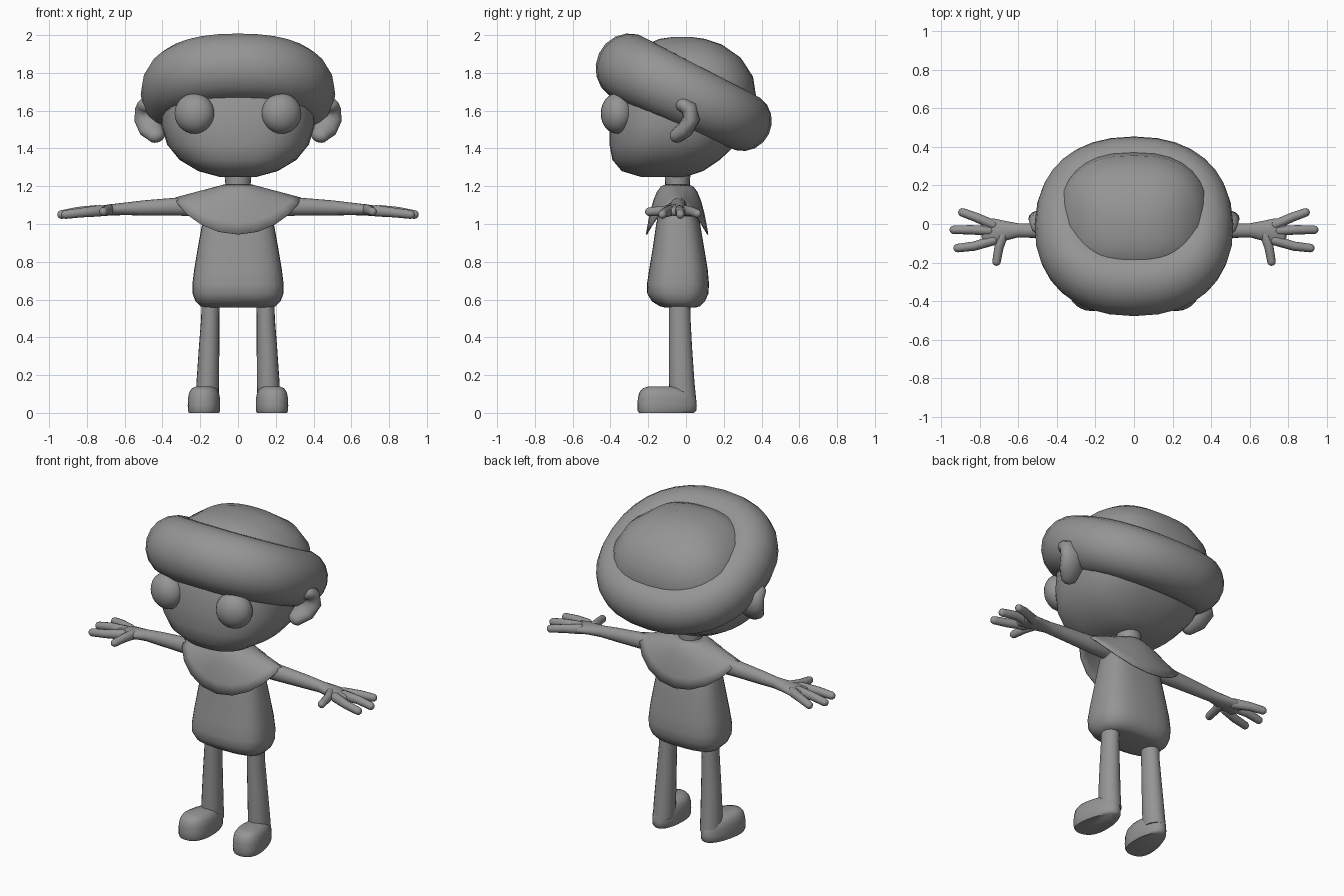
import bpy, bmesh, math
from mathutils import Vector, Matrix

if "Cube" in bpy.data.objects:
    bpy.data.objects.remove(bpy.data.objects["Cube"])

grey = bpy.data.materials.new("clay grey")
grey.diffuse_color = (0.3, 0.3, 0.3, 1)
grey.use_nodes = True
grey.node_tree.nodes["Principled BSDF"].inputs["Base Color"].default_value = grey.diffuse_color


def finish(name, bm, mirror=False, subdivide=0, angle=60):
    bmesh.ops.recalc_face_normals(bm, faces=bm.faces)
    me = bpy.data.meshes.new(name)
    bm.to_mesh(me)
    bm.free()
    me.materials.append(grey)
    ob = bpy.data.objects.new(name, me)
    bpy.context.collection.objects.link(ob)
    if subdivide:
        ob.modifiers.new("Subdivide", 'SUBSURF').levels = subdivide
        ob.modifiers["Subdivide"].render_levels = subdivide
    if mirror:
        ob.modifiers.new("Mirror", 'MIRROR')
    bpy.context.view_layer.objects.active = ob
    ob.select_set(True)
    bpy.ops.object.shade_smooth_by_angle(angle=math.radians(angle))
    ob.select_set(False)
    return ob


def oval(t, power):
    """Point on a unit rounded square; power 2 is a circle."""
    c, s = math.cos(t), math.sin(t)
    return (math.copysign(abs(c) ** (2 / power), c),
            math.copysign(abs(s) ** (2 / power), s))


def skin(bm, loops, caps=True, closed=False):
    n = len(loops[0])
    rings = [[bm.verts.new(p) for p in loop] for loop in loops]
    pairs = list(zip(rings, rings[1:]))
    if closed:
        pairs.append((rings[-1], rings[0]))
    for a, b in pairs:
        for i in range(n):
            j = (i + 1) % n
            bm.faces.new((a[i], a[j], b[j], b[i]))
    if caps and not closed:
        bm.faces.new(rings[0])
        bm.faces.new(rings[-1])


def stack(name, rows, power=2.4, seg=32, **kw):
    """Horizontal rings: (z, x centre, x radius, y front, y back)."""
    loops = []
    for z, cx, rx, y0, y1 in rows:
        ring = []
        for i in range(seg):
            u, v = oval(math.tau * i / seg, power)
            ring.append((cx + rx * u, (y0 + y1) / 2 + (y1 - y0) / 2 * v, z))
        loops.append(ring)
    bm = bmesh.new()
    skin(bm, loops)
    return finish(name, bm, **kw)


def tube(bm, path, side, seg=12):
    """Round-ended tube along (point, side radius, other radius)."""
    pts = [(Vector(p), a, b) for p, a, b in path]
    dirs = [(pts[min(i + 1, len(pts) - 1)][0] - pts[max(i - 1, 0)][0]).normalized()
            for i in range(len(pts))]
    rows = [(p, d, a, b) for (p, a, b), d in zip(pts, dirs)]

    def dome(row, sign):
        p, d, a, b = row
        r = min(a, b)
        return [(p + d * sign * r * math.sin(q), d, a * math.cos(q), b * math.cos(q))
                for q in (0.5, 1.0, 1.4)]
    rows = dome(rows[0], -1)[::-1] + rows + dome(rows[-1], 1)
    loops = []
    for p, d, a, b in rows:
        u = Vector(side)
        u = (u - d * u.dot(d)).normalized()
        w = d.cross(u)
        loops.append([p + u * a * math.cos(math.tau * i / seg) + w * b * math.sin(math.tau * i / seg)
                      for i in range(seg)])
    skin(bm, loops)


# Head: squarish chin, domed crown
stack("head", [
    (1.25, 0, .10, -.24, .00), (1.28, 0, .21, -.34, .09), (1.34, 0, .31, -.39, .18),
    (1.42, 0, .375, -.405, .265), (1.52, 0, .405, -.405, .33), (1.65, 0, .41, -.39, .375),
    (1.78, 0, .39, -.34, .355), (1.88, 0, .33, -.28, .29), (1.95, 0, .23, -.21, .19),
    (1.98, 0, .14, -.14, .10), (1.99, 0, .06, -.07, .03)], power=2.5)

# Padded band: thick tilted ring around the head
tilt = Matrix.Translation((0, 0, 1.685)) @ Matrix.Rotation(math.radians(-25.4), 4, 'X')
loops = []
for i in range(32):
    u, v = oval(math.tau * i / 32, 2.35)
    r = 0.16 - 0.012 * v
    out = Vector((u, v, 0)).normalized()
    loops.append([tilt @ (Vector((.355 * u, .338 * v, 0)) + out * r * math.cos(q)
                          + Vector((0, 0, r * 1.05 * math.sin(q))))
                  for q in (math.tau * k / 18 for k in range(18))])
bm = bmesh.new()
skin(bm, loops, closed=True)
finish("head_band", bm)

# Eyes: flattened balls turned slightly outward
bm = bmesh.new()
bmesh.ops.create_uvsphere(bm, u_segments=24, v_segments=14, radius=1, matrix=(
    Matrix.Translation((.23, -.365, 1.585)) @ Matrix.Rotation(.25, 4, 'Z')
    @ Matrix.Diagonal((.107, .085, .107, 1))))
finish("eye", bm, mirror=True)

# Ears: curled, leaning outward at the top
bm = bmesh.new()
tube(bm, [((.435, -.045, 1.47), .05, .04), ((.455, -.005, 1.50), .07, .045),
          ((.475, .03, 1.56), .075, .045), ((.48, .015, 1.615), .065, .045),
          ((.48, -.015, 1.63), .055, .04)], (1, 0, 0), 16)
finish("ear", bm, mirror=True)

# Neck and torso
stack("neck", [(1.08, 0, .07, -.11, .02), (1.20, 0, .066, -.11, .02),
               (1.30, 0, .075, -.115, .025)], power=2, seg=20)
stack("torso", [
    (.558, 0, .17, -.11, .05), (.565, 0, .20, -.14, .075), (.59, 0, .225, -.18, .10),
    (.63, 0, .24, -.205, .118), (.68, 0, .242, -.207, .122), (.76, 0, .232, -.195, .115),
    (.88, 0, .212, -.175, .095), (1.0, 0, .19, -.158, .075), (1.08, 0, .175, -.14, .05),
    (1.14, 0, .14, -.12, .025), (1.18, 0, .08, -.10, .0)], power=2.8)

# Cape collar: thin sheet, long at front and back, short at the shoulders
loops = []
for s in (0, .12, .3, .5, .7, .85, 1):
    ring = []
    for i in range(20):
        t = math.tau * i / 20
        c, sn = math.cos(t), math.sin(t)
        drop = .07 * s + .195 * abs(sn) ** 1.5 * s ** 1.9
        ring.append(((.07 + .265 * s) * c, -.047 + (.06 + .105 * s ** .65) * sn, 1.21 - drop))
    loops.append(ring)
bm = bmesh.new()
skin(bm, loops, caps=False)
cape = finish("cape_collar", bm)
thick = cape.modifiers.new("Thickness", 'SOLIDIFY')
thick.thickness = 0.006

# Arms flowing into flat palms, plus fingers and thumb
bm = bmesh.new()
tube(bm, [((.12, -.04, 1.10), .05, .06), ((.32, -.04, 1.092), .045, .048),
          ((.50, -.035, 1.085), .038, .04), ((.60, -.033, 1.08), .036, .033),
          ((.67, -.035, 1.075), .052, .03), ((.72, -.038, 1.07), .066, .028),
          ((.77, -.04, 1.065), .07, .024)], (0, 1, 0), 16)
finish("arm", bm, mirror=True)
bm = bmesh.new()
for base, knuckle, tip in [
        ((.73, -.005, 1.07), (.82, .035, 1.065), (.89, .06, 1.055)),
        ((.75, -.035, 1.07), (.85, -.03, 1.065), (.935, -.03, 1.05)),
        ((.73, -.085, 1.07), (.83, -.115, 1.06), (.915, -.125, 1.05)),
        ((.68, -.06, 1.075), (.70, -.12, 1.07), (.713, -.195, 1.065))]:
    tube(bm, [(base, .03, .026), (knuckle, .025, .024), (tip, .023, .022)], (0, 0, 1))
finish("fingers", bm, mirror=True)

# Legs
stack("leg", [(.06, .162, .06, -.088, .055), (.16, .16, .06, -.09, .045),
              (.35, .153, .054, -.09, .032), (.50, .147, .048, -.09, .024),
              (.60, .145, .048, -.09, .022)], power=2, seg=20, mirror=True)

# Shoes: flat sole, wide rounded toe, narrower heel
loops = []
for z, k in [(0, .93), (.012, .99), (.04, 1), (.08, .98), (.11, .90), (.13, .74), (.14, .45)]:
    ring = []
    for i in range(28):
        u, v = oval(math.tau * i / 28, 2.3)
        width = .083 - .017 * v
        cy = -.10 - .05 * (1 - k)
        ring.append((.177 - .012 * v + width * k * u, cy + .157 * k * v, z))
    loops.append(ring)
bm = bmesh.new()
skin(bm, loops)
finish("shoe", bm, mirror=True)
